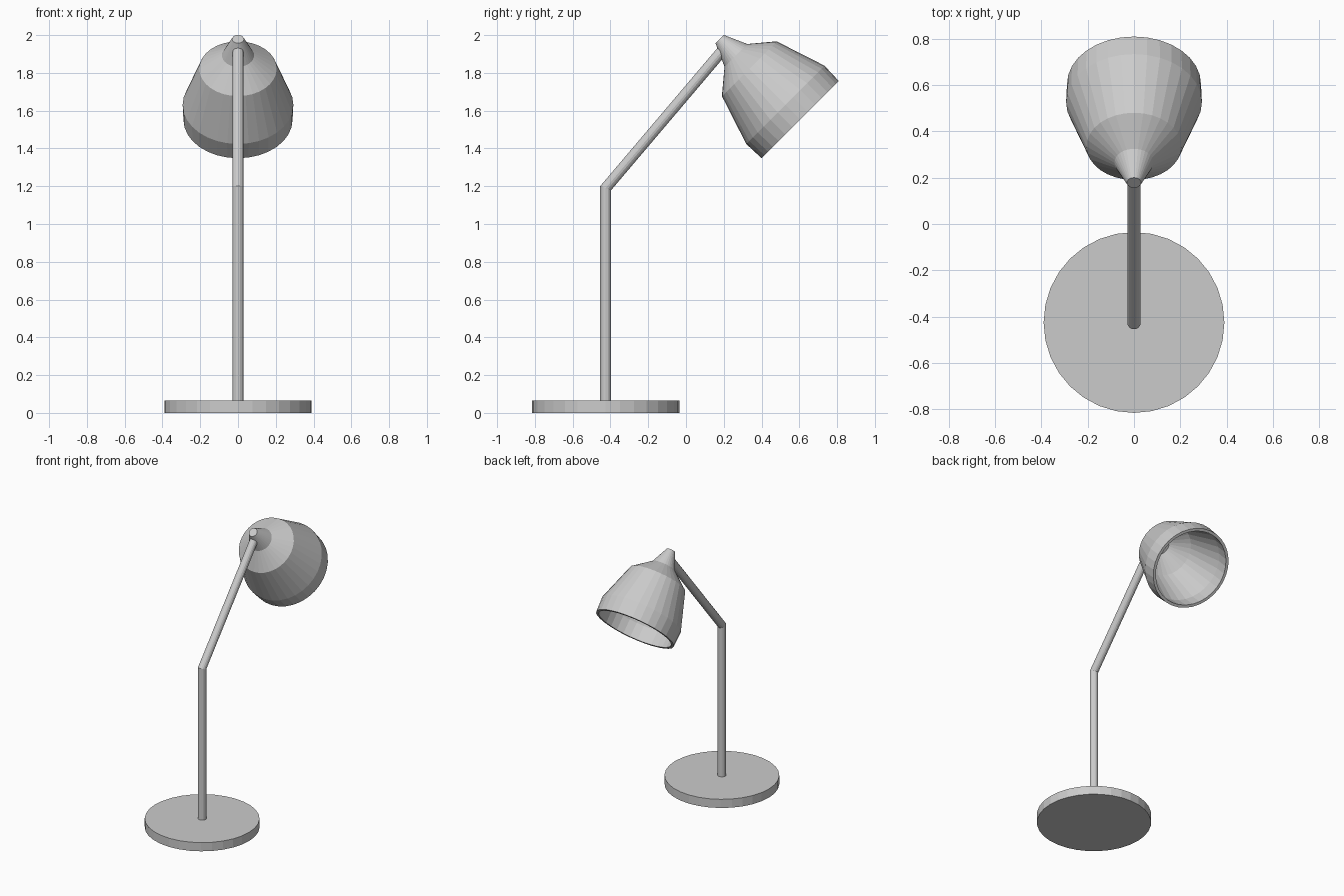
import bpy, bmesh
from math import sin, cos, pi, atan2, tan
from mathutils import Vector, Matrix

if "Cube" in bpy.data.objects:
    bpy.data.objects.remove(bpy.data.objects["Cube"])


def finish(name, bm, matrix=Matrix()):
    bmesh.ops.recalc_face_normals(bm, faces=bm.faces)
    mesh = bpy.data.meshes.new(name)
    bm.to_mesh(mesh)
    bm.free()
    obj = bpy.data.objects.new(name, mesh)
    obj.matrix_world = matrix
    bpy.context.collection.objects.link(obj)
    return obj


def skin(rings):
    """Join equal rings of points into a closed skin with end caps."""
    bm = bmesh.new()
    loops = [[bm.verts.new(p) for p in ring] for ring in rings]
    n = len(loops[0])
    for a, b in zip(loops, loops[1:]):
        for i in range(n):
            j = (i + 1) % n
            bm.faces.new((a[i], a[j], b[j], b[i]))
    bm.faces.new(loops[0])
    bm.faces.new(loops[-1])
    return bm


def circle(r, z, n):
    return [Vector((r * cos(2 * pi * i / n), r * sin(2 * pi * i / n), z)) for i in range(n)]


BASE_Y = -0.425

# Round foot
finish("base", skin([circle(0.39, 0, 32), circle(0.39, 0.065, 32)]),
       Matrix.Translation((0, BASE_Y, 0)))

# Bent stem: vertical pole and leaning arm with a mitred elbow
elbow = Vector((0, BASE_Y, 1.19))
arm_end = Vector((0, 0.192, 1.917))
tilt = atan2(arm_end.y - elbow.y, arm_end.z - elbow.z)
ring = circle(0.029, 0, 16)
foot_ring = [p + Vector((0, BASE_Y, 0)) for p in ring]
elbow_ring = [elbow + Vector((p.x, p.y, -p.y * tan(tilt / 2))) for p in ring]
end_ring = [arm_end + Matrix.Rotation(-tilt, 3, 'X') @ p for p in ring]
finish("stem", skin([foot_ring, elbow_ring, end_ring]))

# Hollow shade: outer then inner (radius, distance from tip), tipped 45 degrees
profile = [(0.031, 0), (0.085, 0.122), (0.205, 0.222), (0.293, 0.492), (0.289, 0.603),
           (0.269, 0.603), (0.272, 0.495), (0.188, 0.235), (0.07, 0.14)]
finish("shade", skin([circle(r, -t, 32) for r, t in profile]),
       Matrix.Translation((0, 0.178, 1.979)) @ Matrix.Rotation(pi / 4, 4, 'X'))
